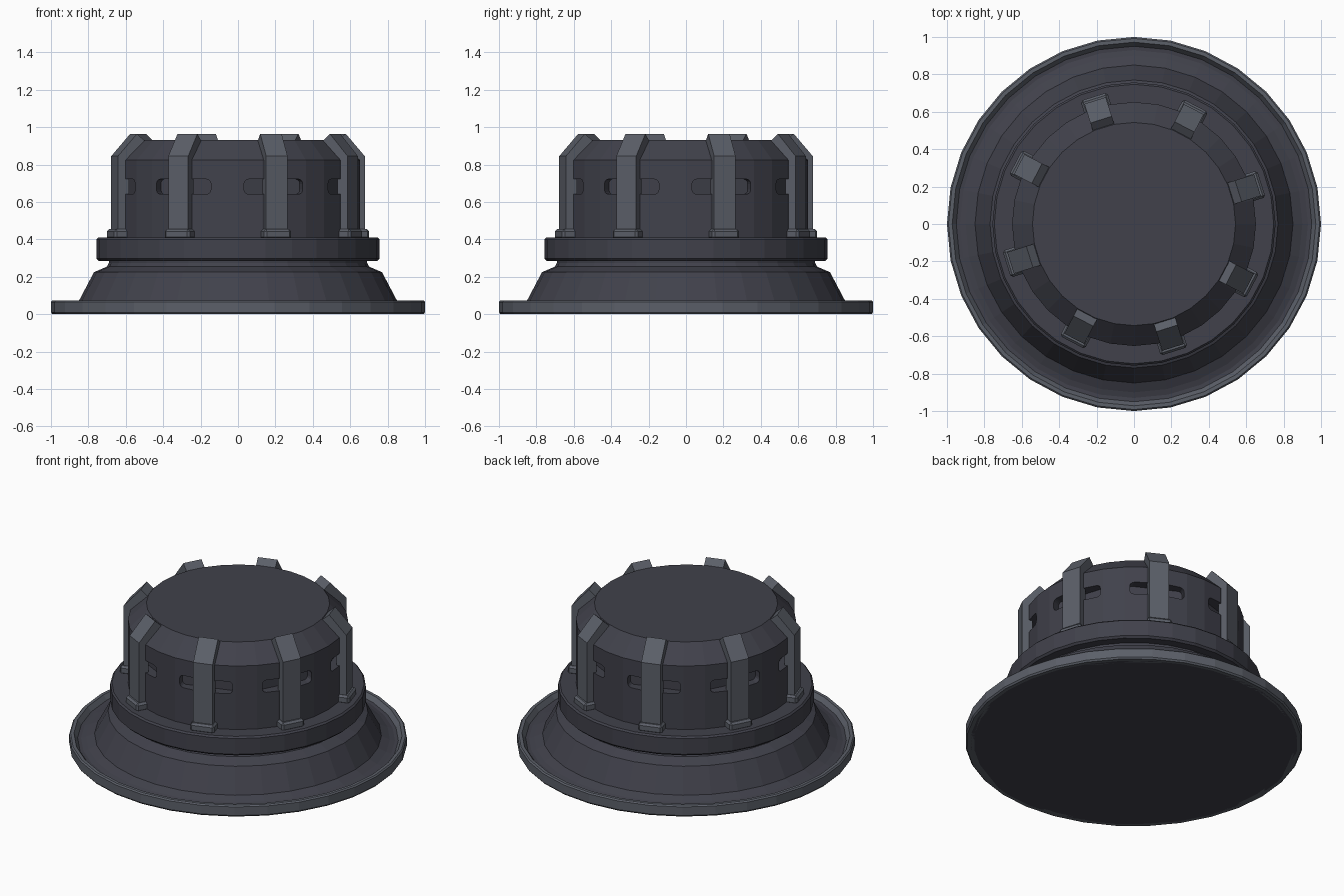
import bpy, bmesh, math
from mathutils import Matrix

if "Cube" in bpy.data.objects:
    bpy.data.objects.remove(bpy.data.objects["Cube"])

SEG = 32
RIBS = [math.radians(17.5 + 45 * k) for k in range(8)]


def material(name, rgb):
    m = bpy.data.materials.new(name)
    m.diffuse_color = (*rgb, 1)
    m.use_nodes = True
    m.node_tree.nodes["Principled BSDF"].inputs["Base Color"].default_value = m.diffuse_color
    return m


dark = material("dark_metal", (0.052, 0.053, 0.07))
light = material("grey_metal", (0.105, 0.115, 0.14))


def finish(name, bm, mat):
    bmesh.ops.remove_doubles(bm, verts=bm.verts, dist=1e-5)
    bmesh.ops.recalc_face_normals(bm, faces=bm.faces)
    me = bpy.data.meshes.new(name)
    bm.to_mesh(me)
    bm.free()
    ob = bpy.data.objects.new(name, me)
    bpy.context.collection.objects.link(ob)
    if mat:
        me.materials.append(mat)
    return ob


def lathe(name, profile, mat, closed=False):
    """Revolve (radius, z) points; open profiles get flat end caps."""
    bm = bmesh.new()
    rings = [[bm.verts.new((r * math.cos(2 * math.pi * i / SEG),
                            r * math.sin(2 * math.pi * i / SEG), z))
              for i in range(SEG)] for r, z in profile]
    pairs = list(zip(rings, rings[1:]))
    if closed:
        pairs.append((rings[-1], rings[0]))
    else:
        bm.faces.new(rings[0])
        bm.faces.new(rings[-1])
    for a, b in pairs:
        for i in range(SEG):
            j = (i + 1) % SEG
            bm.faces.new((a[i], a[j], b[j], b[i]))
    return finish(name, bm, mat)


def prism_ring(name, pts, vec, mat, bevel=0):
    """Extrude a polygon along vec and repeat it at every rib angle."""
    bm = bmesh.new()
    for ang in RIBS:
        rot = Matrix.Rotation(ang, 3, 'Z')
        a = [bm.verts.new(rot @ p) for p in pts]
        b = [bm.verts.new(rot @ (p + vec)) for p in pts]
        bm.faces.new(a)
        bm.faces.new(b)
        n = len(pts)
        for i in range(n):
            j = (i + 1) % n
            bm.faces.new((a[i], a[j], b[j], b[i]))
    if bevel:
        bmesh.ops.bevel(bm, geom=bm.edges[:], offset=bevel, segments=1, affect='EDGES')
    return finish(name, bm, mat)


V = lambda *c: Matrix.Translation(c).to_translation()

# Flared base dish with neck
lathe("base_flange", [(0.97, 0.0), (0.97, 0.045), (0.93, 0.042), (0.90, 0.05),
                      (0.85, 0.073), (0.77, 0.225), (0.70, 0.255), (0.69, 0.275),
                      (0.69, 0.30)], dark)

# Raised outer lip
lathe("base_rim", [(0.95, 0.0), (0.992, 0.0), (1.0, 0.01), (1.0, 0.066), (0.992, 0.074),
                   (0.972, 0.074), (0.95, 0.043)], light, closed=True)

# Collar
lathe("collar", [(0.68, 0.285), (0.745, 0.285), (0.757, 0.297), (0.757, 0.40),
                 (0.747, 0.41), (0.60, 0.41)], dark)

# Drum with chamfered top
drum = lathe("drum", [(0.652, 0.39), (0.652, 0.825), (0.543, 0.932)], dark)

# Rounded recesses behind the ribs
hw, hh, c = 0.165, 0.04, 0.025
outline = []
for sx, sz, start in ((1, 1, 0), (-1, 1, 90), (-1, -1, 180), (1, -1, 270)):
    for k in range(4):
        t = math.radians(start + 30 * k)
        outline.append(V(0.58, sx * (hw - c) + c * math.cos(t),
                         0.682 + sz * (hh - c) + c * math.sin(t)))
cutter = prism_ring("recess_floor_cutter", outline, V(0.2, 0, 0), None)
# curve the recess floor to follow the drum
for v in cutter.data.vertices:
    r = math.hypot(v.co.x, v.co.y)
    if r < 0.68:
        v.co.x *= 0.60 / r
        v.co.y *= 0.60 / r
cutter.hide_render = True
cutter.hide_viewport = True
mod = drum.modifiers.new("recesses", 'BOOLEAN')
mod.operation = 'DIFFERENCE'
mod.solver = 'EXACT'
mod.object = cutter

# Upright ribs bending over the chamfer
w = 0.06
prism_ring("ribs", [V(r, -w, z) for r, z in ((0.63, 0.40), (0.692, 0.40), (0.692, 0.845),
                                             (0.585, 0.965), (0.54, 0.925), (0.63, 0.82))],
           V(0, 2 * w, 0), light)

# Rib feet on the collar
w = 0.075
prism_ring("rib_feet", [V(r, -w, z) for r, z in ((0.62, 0.40), (0.714, 0.40),
                                                 (0.714, 0.455), (0.62, 0.455))],
           V(0, 2 * w, 0), light, bevel=0.012)
